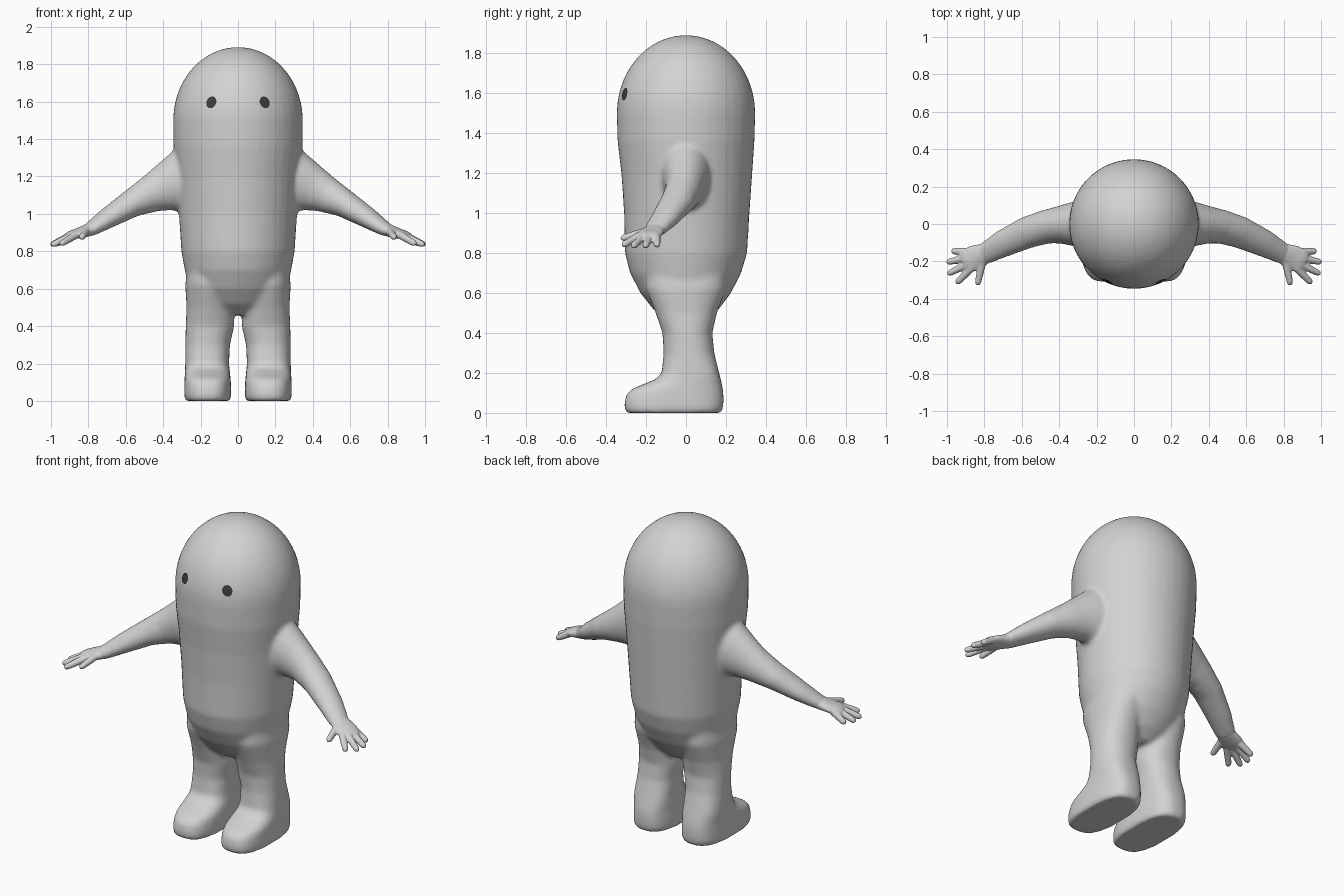
import bpy, bmesh, math
from mathutils import Vector

if "Cube" in bpy.data.objects:
    bpy.data.objects.remove(bpy.data.objects["Cube"])


def material(name, value):
    m = bpy.data.materials.new(name)
    m.diffuse_color = (value, value, value, 1)
    m.use_nodes = True
    m.node_tree.nodes["Principled BSDF"].inputs["Base Color"].default_value = m.diffuse_color
    return m


GREY = material("light grey", 0.65)
DARK = material("dark grey", 0.045)


def ring(c, u, v, n=2.0, count=40):
    """Superellipse section about c with half axes u and v."""
    pts = []
    for i in range(count):
        a = 2 * math.pi * i / count
        ca, sa = math.cos(a), math.sin(a)
        pts.append(c + u * math.copysign(abs(ca) ** (2 / n), ca)
                   + v * math.copysign(abs(sa) ** (2 / n), sa))
    return pts


def loft(bm, rings):
    """Closed skin over a series of sections."""
    rows = [[bm.verts.new(p) for p in r] for r in rings]
    for a, b in zip(rows, rows[1:]):
        for i in range(len(a)):
            j = (i + 1) % len(a)
            bm.faces.new((a[i], a[j], b[j], b[i]))
    bm.faces.new(rows[0])
    bm.faces.new(rows[-1])


def flat_rings(rows, n=2.0, side=1):
    """Horizontal sections from rows of z, centre x, half width, front y, back y."""
    return [ring(Vector((side * cx, (yf + yb) / 2, z)), Vector((hw, 0, 0)),
                 Vector((0, (yb - yf) / 2, 0)), n) for z, cx, hw, yf, yb in rows]


def tube(bm, rows, side=1, n=2.0):
    """Sections across a path from rows of x, y, z, half width, half thickness."""
    pts = [Vector((side * r[0], r[1], r[2])) for r in rows]
    rings = []
    for i, r in enumerate(rows):
        d = (pts[min(i + 1, len(pts) - 1)] - pts[max(i - 1, 0)]).normalized()
        u = d.cross(Vector((0, 0, 1))).normalized()
        rings.append(ring(pts[i], u * r[3], u.cross(d) * r[4], n, 24))
    loft(bm, rings)


def finish(bm, name, mat):
    bmesh.ops.recalc_face_normals(bm, faces=bm.faces)
    me = bpy.data.meshes.new(name)
    bm.to_mesh(me)
    bm.free()
    me.materials.append(mat)
    ob = bpy.data.objects.new(name, me)
    bpy.context.collection.objects.link(ob)
    return ob


def blend(ob, voxel, repeats):
    """Fuse overlapping volumes and soften the joins."""
    r = ob.modifiers.new("fuse", 'REMESH')
    r.mode = 'VOXEL'
    r.voxel_size = voxel
    r.use_smooth_shade = True
    s = ob.modifiers.new("soften", 'SMOOTH')
    s.factor = 0.5
    s.iterations = repeats


# Torso and domed head
bm = bmesh.new()
rows = []
for i in range(13):
    a = math.radians(89 - i * 89 / 12)
    r = 0.347 * math.cos(a)
    rows.append((1.5 + 0.392 * math.sin(a), 0, r, -r, r))
rows += [(1.36, 0, 0.345, -0.343, 0.343), (1.2, 0, 0.33, -0.324, 0.332),
         (1.0, 0, 0.316, -0.31, 0.318), (0.8, 0, 0.303, -0.306, 0.306),
         (0.7, 0, 0.285, -0.28, 0.276), (0.6, 0, 0.262, -0.228, 0.225),
         (0.52, 0, 0.21, -0.165, 0.165), (0.46, 0, 0.12, -0.09, 0.1)]
loft(bm, flat_rings(rows))

# Legs with feet, and arms
leg = [(0.72, 0.15, 0.12, -0.20, 0.20), (0.62, 0.15, 0.132, -0.20, 0.20),
       (0.5, 0.15, 0.125, -0.152, 0.155), (0.4, 0.15, 0.13, -0.118, 0.132),
       (0.3, 0.162, 0.119, -0.112, 0.142), (0.2, 0.165, 0.117, -0.122, 0.166)]
foot = [(0.2, 0.165, 0.117, -0.122, 0.166), (0.17, 0.164, 0.119, -0.15, 0.174),
        (0.145, 0.163, 0.121, -0.21, 0.18), (0.12, 0.163, 0.123, -0.272, 0.185),
        (0.09, 0.162, 0.125, -0.3, 0.188), (0.04, 0.162, 0.126, -0.31, 0.188),
        (0.012, 0.162, 0.124, -0.306, 0.182), (0.0, 0.162, 0.118, -0.298, 0.172)]
arm = [(0.15, 0.0, 1.19, 0.13, 0.19), (0.32, 0.0, 1.17, 0.12, 0.165),
       (0.40, -0.005, 1.135, 0.1, 0.125), (0.47, -0.015, 1.105, 0.091, 0.1),
       (0.57, -0.045, 1.055, 0.086, 0.075), (0.70, -0.105, 0.975, 0.074, 0.055),
       (0.79, -0.155, 0.917, 0.06, 0.038), (0.83, -0.172, 0.902, 0.05, 0.026)]
for side in (1, -1):
    loft(bm, flat_rings(leg, 2.2, side)[:-1] + flat_rings(foot, 2.7, side))
    tube(bm, arm, side)
body = finish(bm, "body", GREY)
blend(body, 0.012, 10)

# Hands: palm, four fingers and a thumb
bm = bmesh.new()
tube(bm, [(0.75, -0.133, 0.942, 0.055, 0.036), (0.80, -0.158, 0.913, 0.056, 0.034),
          (0.85, -0.18, 0.897, 0.068, 0.028), (0.89, -0.197, 0.887, 0.065, 0.023),
          (0.915, -0.207, 0.881, 0.05, 0.015)])
digits = [((0.89, -0.148, 0.885), (0.975, -0.145, 0.836)),
          ((0.89, -0.18, 0.887), (1.002, -0.205, 0.832)),
          ((0.88, -0.21, 0.887), (0.997, -0.268, 0.832)),
          ((0.865, -0.232, 0.888), (0.95, -0.318, 0.838)),
          ((0.81, -0.2, 0.908), (0.837, -0.328, 0.872))]
for base, tip in digits:
    a, b = Vector(base), Vector(tip)
    tube(bm, [(*a.lerp(b, t), r, r) for t, r in
              ((0, 0.021), (0.5, 0.019), (0.86, 0.017), (0.95, 0.013), (1, 0.005))])
hands = finish(bm, "hands", GREY)
blend(hands, 0.006, 3)
mirror = hands.modifiers.new("other hand", 'MIRROR')
mirror.use_mirror_merge = False

# Eyes: thin dark discs laid on the face
for name, x in (("right_eye", -0.15), ("left_eye", 0.15)):
    bm = bmesh.new()
    bmesh.ops.create_circle(bm, cap_ends=True, cap_tris=True, segments=16, radius=0.034)
    for v in bm.verts:
        v.co = Vector((x + v.co.x, -0.32, 1.6 + v.co.y))
    eye = finish(bm, name, DARK)
    if eye.data.polygons[0].normal.y > 0:
        eye.data.flip_normals()
    wrap = eye.modifiers.new("lay on face", 'SHRINKWRAP')
    wrap.target = body
    wrap.wrap_mode = 'ABOVE_SURFACE'
    wrap.offset = 0.005
